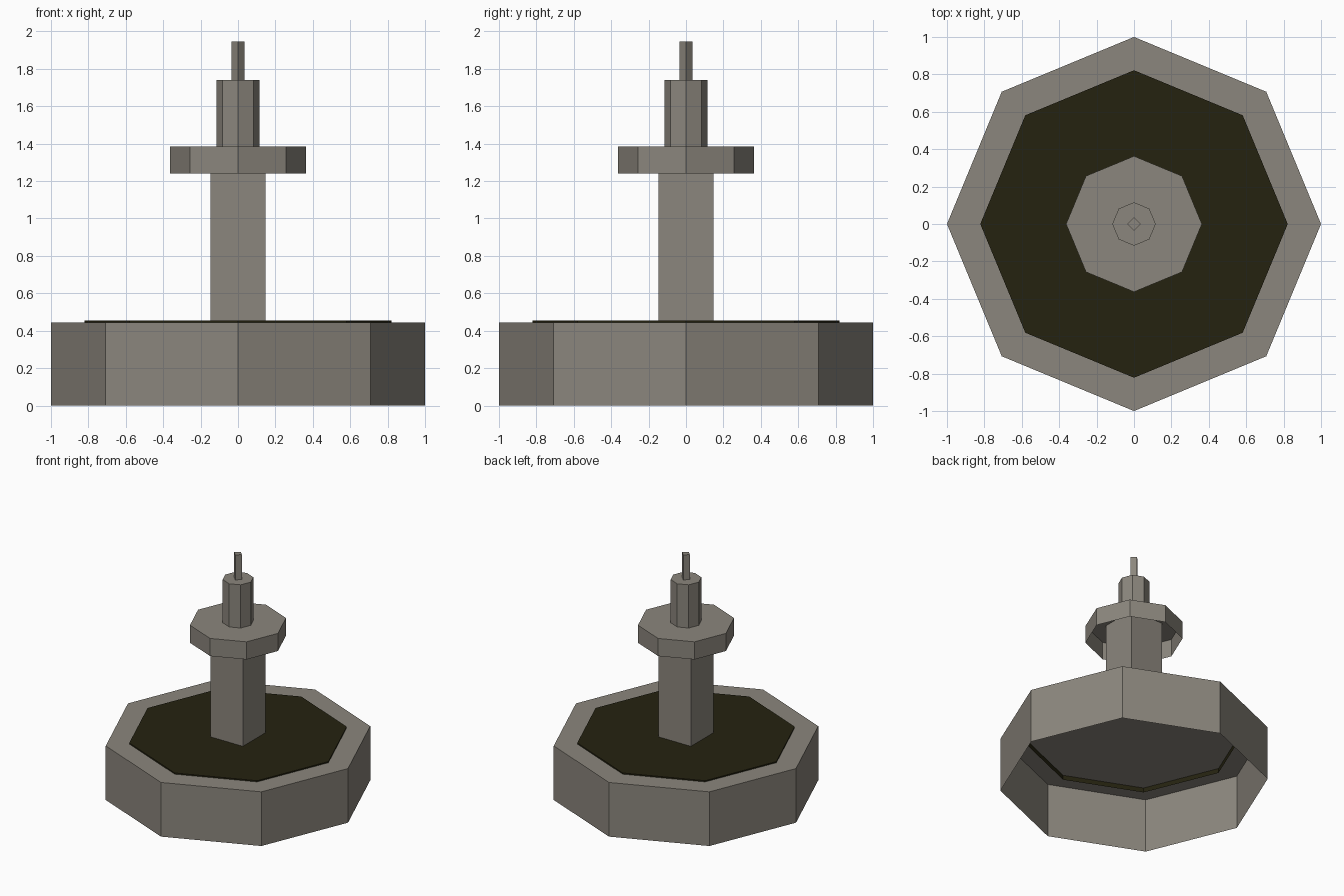
import bpy
import bmesh
from math import cos, sin, pi

cube = bpy.data.objects.get("Cube")
if cube:
    bpy.data.objects.remove(cube, do_unlink=True)


def make_material(name, rgb):
    mat = bpy.data.materials.new(name)
    mat.use_nodes = True
    colour = (*rgb, 1.0)
    mat.diffuse_color = colour
    mat.node_tree.nodes["Principled BSDF"].inputs["Base Color"].default_value = colour
    return mat


stone = make_material("warm grey stone", (0.26, 0.24, 0.205))
water = make_material("dark olive water", (0.018, 0.016, 0.005))


def capped_prism(name, sides, radius, bottom, top, mat, turn=0.0):
    """Upright prism with a top cap and an open underside."""
    bm = bmesh.new()
    angles = [turn + 2 * pi * i / sides for i in range(sides)]
    ring = [bm.verts.new((radius * cos(a), radius * sin(a), top)) for a in angles]
    cap = bm.faces.new(ring)
    walls = bmesh.ops.extrude_edge_only(bm, edges=list(cap.edges))
    for v in walls["geom"]:
        if isinstance(v, bmesh.types.BMVert):
            v.co.z = bottom
    bmesh.ops.recalc_face_normals(bm, faces=bm.faces[:])
    # keep the cap facing up and the walls facing out
    cap.normal_update()
    if cap.normal.z < 0:
        bmesh.ops.reverse_faces(bm, faces=bm.faces[:])
    mesh = bpy.data.meshes.new(name)
    bm.to_mesh(mesh)
    bm.free()
    mesh.materials.append(mat)
    obj = bpy.data.objects.new(name, mesh)
    bpy.context.collection.objects.link(obj)
    return obj


# Basin and the water sheet sunk into it
capped_prism("basin", 8, 1.0, 0.0, 0.445, stone)
capped_prism("water", 8, 0.822, 0.407, 0.455, water)

# Square column carrying the upper bowl
capped_prism("column", 4, 0.147 * 2 ** 0.5, 0.448, 1.38, stone, turn=pi / 4)
capped_prism("upper_bowl", 8, 0.363, 1.24, 1.385, stone)

# Spout and its narrow tip
capped_prism("spout", 8, 0.116, 1.385, 1.74, stone)
capped_prism("spout_tip", 4, 0.035, 1.74, 1.945, stone)
